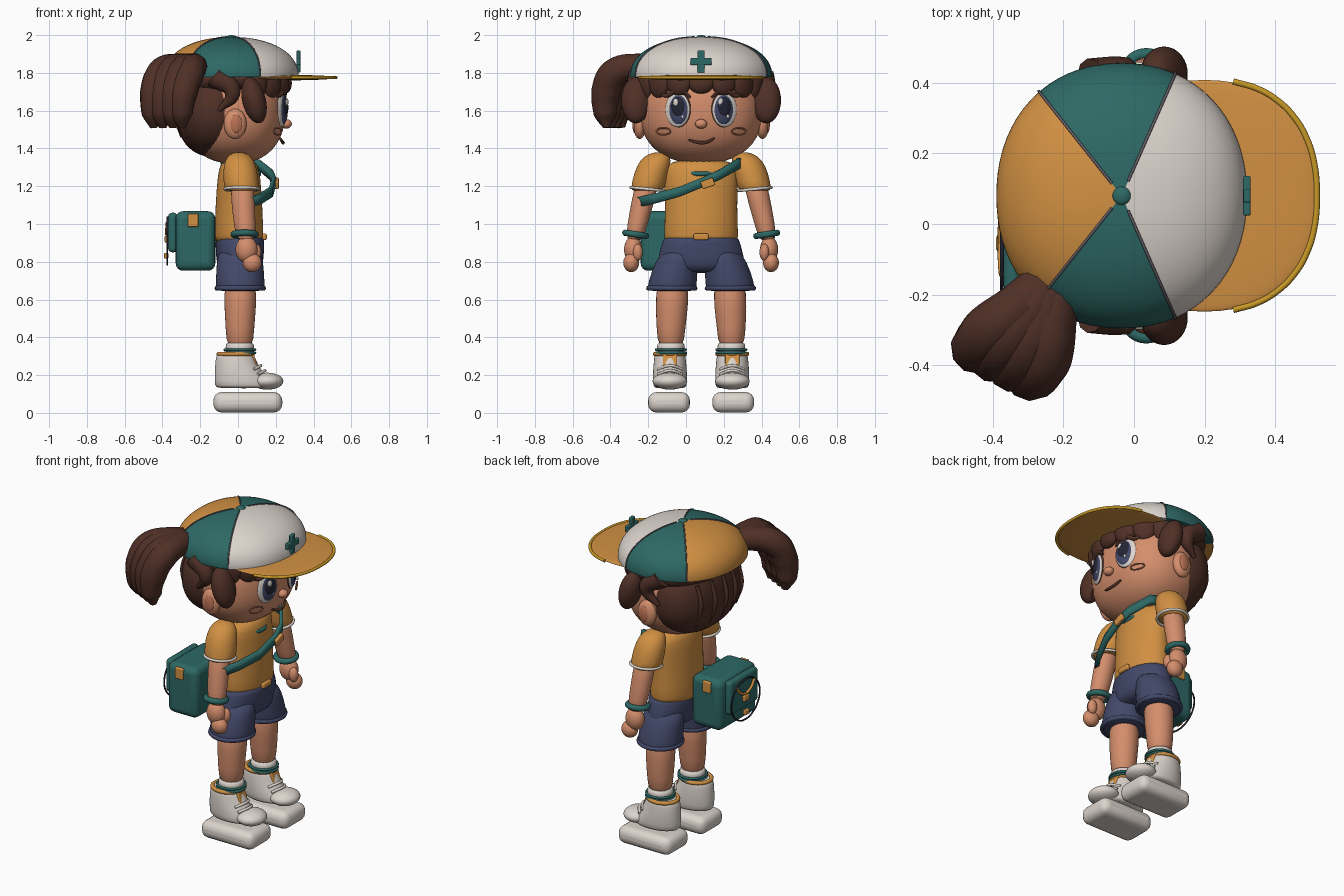
import bpy, bmesh, math
from mathutils import Vector

if "Cube" in bpy.data.objects:
    bpy.data.objects.remove(bpy.data.objects["Cube"])

Y0 = 0.08  # body centre line


def material(name, rgb):
    m = bpy.data.materials.new(name)
    m.use_nodes = True
    m.diffuse_color = (*rgb, 1)
    m.node_tree.nodes["Principled BSDF"].inputs["Base Color"].default_value = (*rgb, 1)
    return m


ORANGE = material("orange cloth", (.64, .28, .055))
GREEN = material("teal cloth", (.026, .14, .13))
WHITE = material("off white", (.72, .66, .61))
SKIN = material("skin", (.66, .27, .15))
HAIR = material("dark brown hair", (.08, .03, .02))
NAVY = material("navy cloth", (.055, .065, .14))
GOLD = material("gold trim", (.58, .32, .02))
DARK = material("eye dark", (.018, .018, .035))
GREY = material("seam grey", (.12, .11, .13))
BLUSH = material("blush", (.5, .17, .09))


def finish(ob, mat, angle=50):
    ob.location.y += Y0
    if mat:
        ob.data.materials.append(mat)
    bpy.ops.object.select_all(action='DESELECT')
    ob.select_set(True)
    bpy.context.view_layer.objects.active = ob
    if ob.type == 'CURVE':
        bpy.ops.object.convert(target='MESH')
        ob = bpy.context.object
    bpy.ops.object.shade_smooth_by_angle(angle=math.radians(angle))
    return ob


def from_bmesh(name, bm):
    me = bpy.data.meshes.new(name)
    bmesh.ops.recalc_face_normals(bm, faces=bm.faces)
    bm.to_mesh(me)
    bm.free()
    ob = bpy.data.objects.new(name, me)
    bpy.context.collection.objects.link(ob)
    return ob


def ball(name, mat, loc, rad, rot=(0, 0, 0), power=2, seg=32, floor=None):
    """Ellipsoid; a power above 2 makes it boxier, floor flattens it below."""
    bm = bmesh.new()
    bmesh.ops.create_uvsphere(bm, u_segments=seg, v_segments=seg // 2, radius=1)
    for v in bm.verts:
        v.co /= sum(abs(c) ** power for c in v.co) ** (1 / power)
        v.co = Vector(c * r for c, r in zip(v.co, rad))
        if floor is not None:
            v.co.z = max(v.co.z, floor)
    ob = from_bmesh(name, bm)
    ob.location, ob.rotation_euler = loc, rot
    return finish(ob, mat)


def loft(name, mat, rings, sides=24):
    """Stack of ellipses given as z, centre x, centre y, radius x, radius y."""
    bm = bmesh.new()
    loops = []
    for z, cx, cy, rx, ry in rings:
        angles = [math.tau * i / sides for i in range(sides)]
        loops.append([bm.verts.new((cx + rx * math.cos(a), cy + ry * math.sin(a), z)) for a in angles])
    for lo, hi in zip(loops, loops[1:]):
        for i in range(sides):
            j = (i + 1) % sides
            bm.faces.new((lo[i], lo[j], hi[j], hi[i]))
    bm.faces.new(loops[0])
    bm.faces.new(loops[-1])
    ob = from_bmesh(name, bm)
    ob.modifiers.new("Smooth", 'SUBSURF').levels = 1
    return finish(ob, mat, 80)


def tube(name, mat, pts, radii, cyclic=False):
    cu = bpy.data.curves.new(name, 'CURVE')
    cu.dimensions, cu.bevel_depth, cu.bevel_resolution = '3D', 1, 3
    cu.use_fill_caps, cu.resolution_u = True, 8
    sp = cu.splines.new('BEZIER')
    sp.bezier_points.add(len(pts) - 1)
    sp.use_cyclic_u = cyclic
    for i, (bp, p) in enumerate(zip(sp.bezier_points, pts)):
        bp.co = p
        bp.handle_left_type = bp.handle_right_type = 'AUTO'
        bp.radius = radii[i] if isinstance(radii, (list, tuple)) else radii
    ob = bpy.data.objects.new(name, cu)
    bpy.context.collection.objects.link(ob)
    return finish(ob, mat)


def box(name, mat, loc, size, bevel=0.01, rot=(0, 0, 0)):
    bm = bmesh.new()
    bmesh.ops.create_cube(bm, size=1)
    bmesh.ops.scale(bm, vec=size, verts=bm.verts)
    ob = from_bmesh(name, bm)
    ob.location, ob.rotation_euler = loc, rot
    mod = ob.modifiers.new("Round", 'BEVEL')
    mod.width, mod.segments = bevel, 4
    return finish(ob, mat)


def ring(name, mat, loc, rx, ry, r, rot=(0, 0, 0)):
    pts = [(rx * math.cos(a), ry * math.sin(a), 0) for a in [math.tau * i / 12 for i in range(12)]]
    ob = tube(name, mat, pts, r, True)
    ob.location = (loc[0], loc[1] + Y0, loc[2])
    ob.rotation_euler = rot
    return ob


# Head, neck and nose
ball("head", SKIN, (-.02, 0, 1.6), (.27, .325, .28), power=2.3, seg=48)
loft("neck", SKIN, [(1.25, 0, 0, .075, .075), (1.38, 0, 0, .075, .075)])
ball("nose", SKIN, (.255, 0, 1.53), (.03, .032, .025))
tube("mouth", HAIR, [(.225, -.065, 1.445), (.237, -.02, 1.432), (.237, .03, 1.433), (.222, .07, 1.455)],
     [.005, .009, .009, .005])

# Hair mass and fringe
ball("back_hair", HAIR, (-.13, 0, 1.6), (.2, .333, .245), power=2.2, seg=48)
ball("crown_hair", HAIR, (-.035, 0, 1.77), (.285, .35, .11), power=2.3)
for i in range(7):
    a = math.radians(-66 + 22 * i)
    ball("fringe_lock", HAIR, (-.02 + .27 * math.cos(a), .32 * math.sin(a), 1.745),
         (.035, .068, .055 + .012 * abs(i - 3)), (0, 0, a))
for i in range(5):
    y = -.2 + .1 * i
    x = -.13 - .2 * math.sqrt(1 - (y / .345) ** 2)
    tube("back_strand", HAIR, [(x + .02, y, 1.72), (x - .008, y, 1.6), (x + .03, y, 1.46)], [.012, .014, .006])

# Features on both sides of the face
for s in (-1, 1):
    ball("ear", SKIN, (-.015, s * .325, 1.53), (.06, .035, .08))
    ball("inner_ear", BLUSH, (-.01, s * .352, 1.53), (.032, .012, .048))
    ball("side_lock", HAIR, (.085, s * .345, 1.655), (.062, .078, .125), (0, -.25, 0))
    tube("temple_lock", HAIR, [(-.12, s * .33, 1.78), (-.03, s * .35, 1.7), (-.1, s * .335, 1.6)], [.06, .045, .01])
    tilt = (0, 0, s * .36)
    for nm, mat, dx, dy, dz, ry, rz in [
            ("eye_rim", HAIR, .0, 0, .004, .075, .1), ("eye_white", WHITE, .008, 0, 0, .069, .091),
            ("iris", NAVY, .015, -.004, 0, .056, .08), ("pupil", DARK, .021, -.004, .012, .042, .058)]:
        ball(nm, mat, (.222 + dx, s * (.125 + dy), 1.605 + dz), (.02, ry, rz), tilt)
    ball("eye_glint", WHITE, (.259, s * .12 - .015, 1.645), (.007, .015, .02), tilt)
    ball("eye_small_glint", WHITE, (.255, s * .12 + .022, 1.57), (.007, .008, .011), tilt)
    tube("upper_lash", HAIR, [(.25, s * .055, 1.67), (.248, s * .115, 1.712), (.215, s * .185, 1.68),
                              (.19, s * .225, 1.695)], [.006, .012, .012, .004])
    ring("blush_mark", BLUSH, (.21, s * .2, 1.49), .018, .042, .004, (0, math.pi / 2, s * .5)).scale = (1, 1, 1)

# Ponytail of parallel strands with a gold band
path = [(-.22, -.19, 1.82), (-.27, -.32, 1.835), (-.33, -.42, 1.8), (-.365, -.465, 1.7), (-.375, -.47, 1.58),
        (-.37, -.46, 1.51)]
for k in (-.085, -.03, .03, .085):
    pts = [(x + .9 * k * min(i, 2) / 2, y - .45 * k * min(i, 2) / 2, z) for i, (x, y, z) in enumerate(path)]
    tube("ponytail_strand", HAIR, pts, [.05, .07, .078, .078, .06, .02])
ball("ponytail_root", HAIR, (-.25, -.2, 1.8), (.08, .07, .07))
ball("ponytail_tie", GOLD, (-.235, -.19, 1.85), (.028, .042, .04))

# Panelled cap: colour follows the direction around the crown
cap = ball("cap", WHITE, (-.035, 0, 1.785), (.355, .376, .205), power=2.15, seg=72, floor=-.008)
for m in (GREEN, ORANGE):
    cap.data.materials.append(m)
for p in cap.data.polygons:
    a = abs(math.degrees(math.atan2(p.center.y / .376, p.center.x / .355)))
    p.material_index = 0 if a < 65 else 1 if a < 130 else 2
for deg in (65, 130, -65, -130):
    a = math.radians(deg)
    arc = []
    for i in range(8):
        t = i / 7 * 1.45
        d = Vector((math.cos(a) * math.cos(t), math.sin(a) * math.cos(t), math.sin(t)))
        d /= sum(abs(c) ** 2.15 for c in d) ** (1 / 2.15)
        arc.append((d.x * .357 - .035, d.y * .378, d.z * .207 + 1.785))
    tube("cap_seam", GREY, arc, .004)
ball("cap_button", GREEN, (-.035, 0, 1.988), (.026, .026, .012))
ball("brim", ORANGE, (.2, 0, 1.775), (.318, .328, .015), power=2.25, seg=48)
edge = []
for i in range(13):
    a = math.radians(-78 + 13 * i)
    edge.append((.2 + .318 * abs(math.cos(a)) ** .87, .33 * math.copysign(abs(math.sin(a)) ** .87, a), 1.775))
tube("brim_edge", GOLD, edge, .009)
box("badge_upright", GREEN, (.32, 0, 1.86), (.02, .038, .118), .005)
box("badge_bar", GREEN, (.32, 0, 1.86), (.021, .112, .038), .005)

# Shirt, collar and belt clip
loft("shirt", ORANGE, [(.9, .005, 0, .125, .195), (.91, .005, 0, .132, .2), (1.1, .005, 0, .125, .19),
                       (1.25, .005, 0, .115, .2), (1.32, .005, 0, .1, .19), (1.34, .005, 0, .07, .11)])
ring("collar", GREEN, (.015, 0, 1.295), .1, .095, .013, (0, .3, 0))
box("belt_clip", ORANGE, (.14, 0, .932), (.025, .08, .035))

# Shorts
loft("shorts_hips", NAVY, [(.74, .01, 0, .1, .2), (.78, .01, 0, .125, .24), (.88, .01, 0, .13, .215),
                           (.925, .01, 0, .13, .2), (.93, .01, 0, .12, .19)])

# Limbs and footwear, both sides
for s in (-1, 1):
    loft("shorts_leg", NAVY, [(.645, .012, s * .155, .11, .115), (.65, .012, s * .155, .13, .13),
                              (.69, .012, s * .152, .13, .13), (.8, .01, s * .13, .125, .115),
                              (.88, .01, s * .1, .11, .09)])
    ring("shorts_hem", NAVY, (.012, s * .155, .66), .122, .122, .014)
    loft("leg", SKIN, [(.33, .01, s * .16, .07, .068), (.45, .01, s * .16, .076, .076),
                       (.55, .012, s * .155, .084, .086), (.72, .012, s * .15, .09, .09)])
    loft("sock", WHITE, [(.27, .01, s * .16, .074, .072), (.36, .01, s * .16, .078, .076),
                         (.375, .01, s * .16, .07, .07)])
    for z in (.318, .335):
        ring("sock_stripe", GREEN, (.01, s * .16, z), .08, .078, .007)
    # Sleeve and arm
    loft("sleeve", ORANGE, [(1.175, .02, s * .285, .08, .075), (1.18, .02, s * .285, .093, .09),
                            (1.27, .012, s * .265, .093, .092), (1.34, .008, s * .24, .08, .085),
                            (1.375, .005, s * .225, .045, .05), (1.38, .005, s * .22, .01, .01)])
    ring("sleeve_cuff", WHITE, (.02, s * .285, 1.185), .09, .087, .008, (s * .1, 0, 0))
    loft("arm", SKIN, [(.9, .045, s * .355, .05, .045), (1.0, .035, s * .337, .058, .054),
                       (1.1, .028, s * .312, .062, .06), (1.25, .02, s * .28, .065, .065)])
    ring("bracelet", GREEN, (.035, s * .347, .945), .058, .055, .017, (s * .15, 0, 0))
    ball("hand", SKIN, (.045, s * .36, .865), (.058, .048, .07))
    ball("fingers", SKIN, (.075, s * .37, .795), (.05, .042, .05))
    ball("thumb", SKIN, (.095, s * .335, .85), (.028, .026, .045))
    # Shoe
    y = s * .165
    box("sole", WHITE, (.052, s * .17, .056), (.365, .222, .108), .045)
    loft("shoe_upper", WHITE, [(.13, .03, y, .14, .08), (.14, .03, y, .155, .09), (.2, .01, y, .135, .092),
                               (.26, -.01, y, .112, .087), (.315, -.015, y, .1, .082), (.32, -.015, y, .08, .07)])
    ball("toe_cap", WHITE, (.155, y, .168), (.085, .092, .045))
    ring("shoe_collar", ORANGE, (-.012, y, .312), .09, .078, .012)
    box("shoe_tongue", ORANGE, (.088, y, .265), (.02, .075, .1), .008, (0, -.3, 0))
    for i in range(3):
        x, z = .103 + .022 * i, .25 - .026 * i
        tube("shoe_lace", WHITE, [(x - .02, y - .065, z - .02), (x + .018, y, z), (x - .02, y + .065, z - .02)], .008)

# Shoulder strap across the chest
bm = bmesh.new()
line = [(.05, .215, 1.325), (.115, .2, 1.315), (.185, .1, 1.26), (.2, .02, 1.225), (.185, -.12, 1.17), (.13, -.25, 1.135),
        (.075, -.34, 1.115)]
pairs = [[bm.verts.new((x, y, z + d)) for d in (-.026, .026)] for x, y, z in line]
for a, b in zip(pairs, pairs[1:]):
    bm.faces.new((a[0], b[0], b[1], a[1]))
strap = from_bmesh("chest_strap", bm)
strap.modifiers.new("Thick", 'SOLIDIFY').thickness = .02
finish(strap, GREEN, 20)
box("strap_buckle", ORANGE, (.205, .035, 1.215), (.022, .07, .042), .006, (.35, 0, 0))

# Bag on the back
BY = -.135
box("bag", GREEN, (-.225, BY, .91), (.21, .37, .315), .04)
box("bag_pocket", GREEN, (-.345, BY, .955), (.05, .28, .21), .022)
for s in (-1, 1):
    box("bag_side_tab", ORANGE, (-.237, BY + s * .185, 1.02), (.055, .02, .07), .006)
    tube("pocket_trim", ORANGE, [(-.375, BY + s * .09, 1.01), (-.378, BY + s * .05, .965), (-.378, BY, .945)], .008)
ring("bag_seam", GREEN, (-.225, BY, 1.055), .085, .16, .007)
ring("pocket_cord", DARK, (-.375, BY, .91), .125, .14, .005, (0, math.pi / 2, 0))
box("pocket_clasp", ORANGE, (-.378, BY, .92), (.02, .05, .035), .005)
box("cord_toggle", ORANGE, (-.38, BY, .832), (.022, .04, .03), .005)
